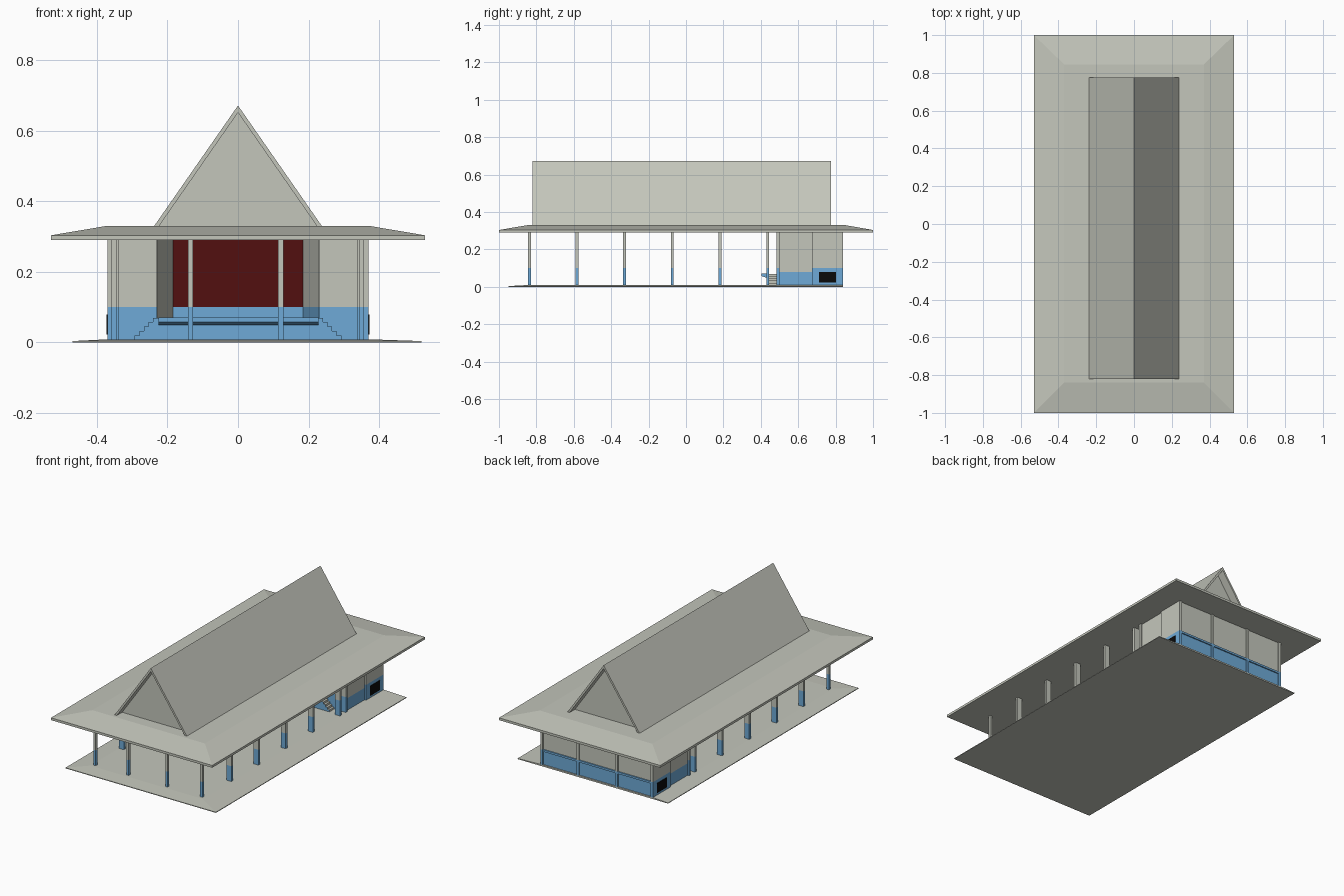
import bpy
import bmesh

if "Cube" in bpy.data.objects:
    bpy.data.objects.remove(bpy.data.objects["Cube"], do_unlink=True)


def material(name, r, g, b):
    m = bpy.data.materials.new(name)
    m.use_nodes = True
    m.diffuse_color = (r, g, b, 1)
    m.node_tree.nodes["Principled BSDF"].inputs["Base Color"].default_value = (r, g, b, 1)
    return m


GREY = material("warm grey", 0.55, 0.565, 0.50)
BLUE = material("paint blue", 0.156, 0.402, 0.68)
MAROON = material("curtain maroon", 0.085, 0.005, 0.005)
BLACK = material("opening black", 0.003, 0.003, 0.003)

SKIRT = 0.10    # height of the blue paint
FLOOR = 0.008
CEIL = 0.292    # underside of the eaves
FRONT, BACK, SIDE = 0.485, 0.84, 0.37


def finish(name, bm, *mats):
    bmesh.ops.recalc_face_normals(bm, faces=bm.faces)
    mesh = bpy.data.meshes.new(name)
    bm.to_mesh(mesh)
    bm.free()
    for m in mats:
        mesh.materials.append(m)
    ob = bpy.data.objects.new(name, mesh)
    bpy.context.collection.objects.link(ob)
    return ob


def loft(name, rings, *mats):
    """Join rings of points into a closed solid."""
    bm = bmesh.new()
    loops = [[bm.verts.new(p) for p in ring] for ring in rings]
    n = len(loops[0])
    for a, b in zip(loops, loops[1:]):
        for i in range(n):
            j = (i + 1) % n
            bm.faces.new((a[i], a[j], b[j], b[i]))
    bm.faces.new(loops[0])
    bm.faces.new(loops[-1])
    return finish(name, bm, *mats)


def rect(x0, x1, y0, y1, z):
    return [(x0, y0, z), (x1, y0, z), (x1, y1, z), (x0, y1, z)]


def box(name, x0, x1, y0, y1, z0, z1, *mats):
    return loft(name, [rect(x0, x1, y0, y1, z) for z in (z0, z1)], *mats)


def painted(name, plan, split=SKIRT, upper=GREY):
    """Upright solid from a plan outline, blue below the split height."""
    ob = loft(name, [[(x, y, z) for x, y in plan] for z in (FLOOR, split, CEIL)], upper, BLUE)
    for f in ob.data.polygons:
        f.material_index = int(f.center.z < split)
    return ob


def painted_box(name, x0, x1, y0, y1, split=SKIRT, upper=GREY):
    return painted(name, [(x0, y0), (x1, y0), (x1, y1), (x0, y1)], split, upper)


# Ground slab with a gentle fall towards its edges
loft("floor_slab", [rect(-0.47, 0.52, -0.95, BACK, 0),
                    rect(-0.47, 0.52, -0.95, BACK, 0.004),
                    rect(-0.37, 0.37, -0.86, BACK, FLOOR + 0.001)], GREY)

# Low hipped roof with a flat fascia
loft("eaves_roof", [rect(-0.53, 0.53, -1, 1, CEIL - 0.002),
                    rect(-0.53, 0.53, -1, 1, 0.304),
                    rect(-0.37, 0.37, -0.84, 0.845, 0.331)], GREY)

# Steep ridge roof: an open shell with recessed gable walls
chevron = [(-0.238, 0.33), (0, 0.672), (0.238, 0.33), (0.224, 0.33), (0, 0.652), (-0.224, 0.33)]
loft("ridge_roof", [[(x, y, z) for x, z in chevron] for y in (-0.82, 0.775)], GREY)
for label, y in (("front", -0.77), ("back", 0.715)):
    loft(label + "_gable_wall",
         [[(-0.226, yy, 0.33), (0.226, yy, 0.33), (0, yy, 0.654)] for yy in (y, y + 0.01)], GREY)

# Front colonnade
for i, x in enumerate((-0.352, -0.135, 0.121, 0.350)):
    painted_box(f"front_column_{i + 1}", x - 0.0075, x + 0.0075, -0.845, -0.83)

# Side colonnades and the hall's end rooms
for s, label in ((1, "left"), (-1, "right")):
    def sx(a, b):
        return sorted((s * a, s * b))

    for i in range(5):
        y = -0.583 + 0.255 * i
        painted_box(f"{label}_column_{i + 1}", *sx(0.338, SIDE), y - 0.0075, y + 0.0075)

    # Wing wall beside the stage, outer wall and its rear bay
    painted_box(label + "_wing_wall", *sx(0.23, SIDE), FRONT, FRONT + 0.015)
    painted_box(label + "_side_wall", *sx(0.345, 0.36), FRONT + 0.015, 0.675, 0.08)
    painted_box(label + "_rear_bay", *sx(0.345, SIDE), 0.675, BACK - 0.01)
    box(label + "_side_opening", *sx(SIDE, SIDE + 0.003), 0.71, 0.803, 0.022, 0.08, BLACK)

    # Splayed stage wall
    painted(label + "_stage_cheek", [(s * 0.23, FRONT), (s * 0.24, FRONT),
                                     (s * 0.195, 0.73), (s * 0.185, 0.73)],
            SKIRT if s > 0 else 0.07)

    # Side steps up to the stage, with blue fronts
    for i in range(5):
        z = FLOOR + 0.0124 * (i + 1)
        ob = box(f"{label}_step_{i + 1}", *sx(0.228, 0.293 - 0.013 * i),
                 0.44, FRONT, z - 0.0124, z, GREY, BLUE)
        for f in ob.data.polygons:
            f.material_index = int(f.normal.y < -0.9)

# Stage platform, overhanging lip and curtain wall
box("stage_platform", -0.228, 0.228, 0.44, 0.73, FLOOR, 0.07, BLUE)
loft("stage_lip", [rect(-0.226, 0.229, 0.425, 0.44, 0.05),
                   rect(-0.226, 0.229, 0.403, 0.44, 0.058),
                   rect(-0.226, 0.229, 0.403, 0.44, 0.0705)], BLUE)
painted_box("stage_curtain", -0.19, 0.19, 0.73, 0.742, SKIRT, MAROON)

# Back wall in three bays, with pilasters and a sill
painted_box("back_wall", -SIDE, SIDE, BACK - 0.022, BACK - 0.008)
for i, x in enumerate((-0.3625, -0.13, 0.125, 0.3625)):
    painted_box(f"back_pilaster_{i + 1}", x - 0.0075, x + 0.0075, BACK - 0.01, BACK)
for i, (a, b) in enumerate(((-0.355, -0.1375), (-0.1225, 0.1175), (0.1325, 0.355))):
    box(f"back_sill_{i + 1}", a, b, BACK - 0.01, BACK - 0.001, 0.088, SKIRT, BLUE)
